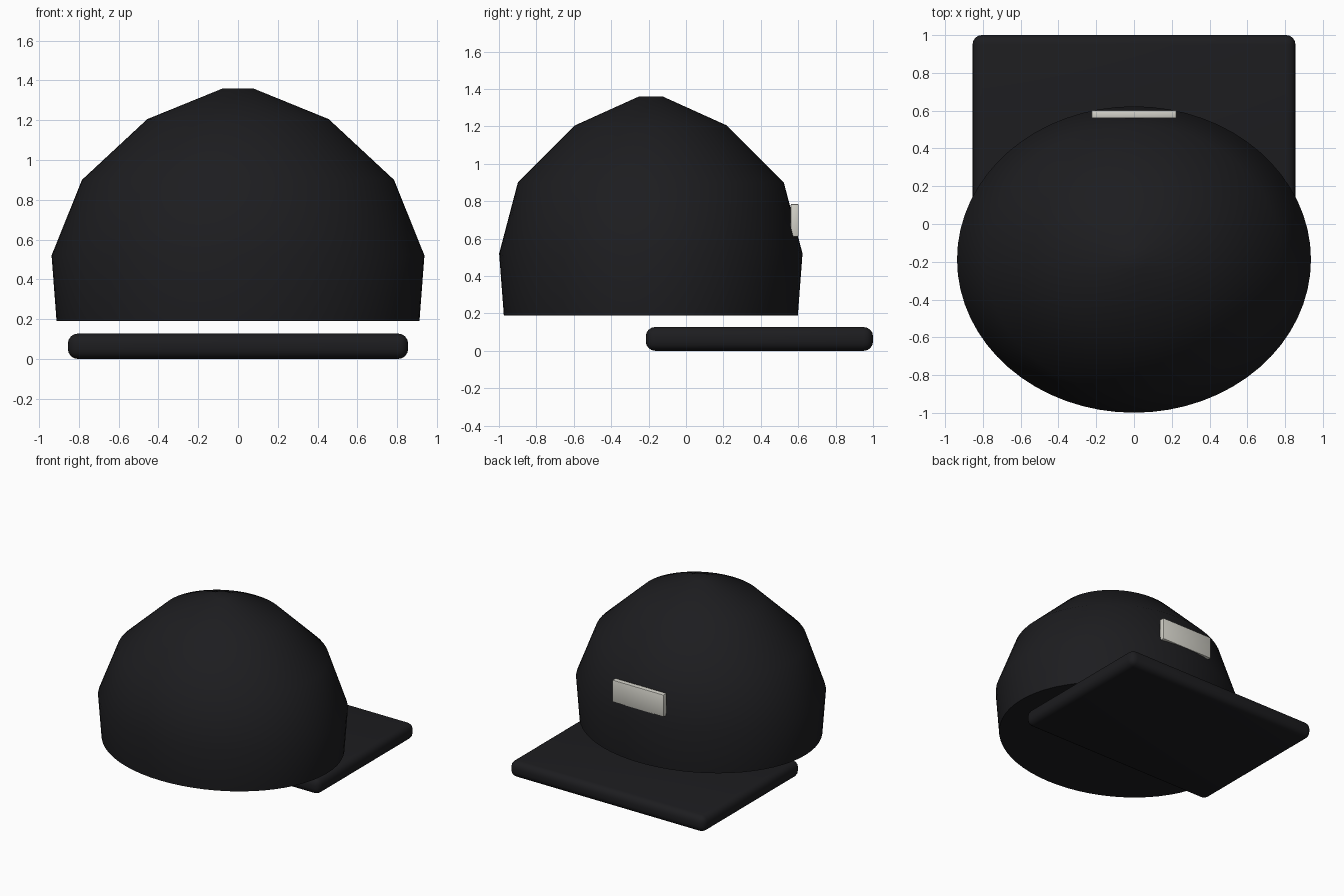
import bpy, bmesh, math

if "Cube" in bpy.data.objects:
    bpy.data.objects.remove(bpy.data.objects["Cube"])


def material(name, color):
    m = bpy.data.materials.new(name)
    m.diffuse_color = (*color, 1)
    m.use_nodes = True
    m.node_tree.nodes["Principled BSDF"].inputs["Base Color"].default_value = m.diffuse_color
    return m


black = material("black_fabric", (0.012, 0.012, 0.014))
cream = material("cream_label", (0.66, 0.65, 0.59))


def finish(obj, mat, angle):
    obj.data.materials.append(mat)
    bpy.ops.object.select_all(action='DESELECT')
    obj.select_set(True)
    bpy.context.view_layer.objects.active = obj
    bpy.ops.object.shade_smooth_by_angle(angle=math.radians(angle))


def rounded_box(name, lo, hi, radius, segments, mat):
    bm = bmesh.new()
    bmesh.ops.create_cube(bm, size=1)
    for v in bm.verts:
        v.co = [hi[i] if v.co[i] > 0 else lo[i] for i in range(3)]
    bmesh.ops.bevel(bm, geom=bm.edges[:], offset=radius, segments=segments,
                    profile=0.5, affect='EDGES')
    me = bpy.data.meshes.new(name)
    bm.to_mesh(me)
    bm.free()
    obj = bpy.data.objects.new(name, me)
    bpy.context.collection.objects.link(obj)
    finish(obj, mat, 35)
    return obj


# Crown: stacked elliptical rings (radius x, radius y, height), capped
profile = [(0.912, 0.786, 0.19), (0.937, 0.811, 0.52), (0.784, 0.711, 0.90),
           (0.456, 0.406, 1.205), (0.075, 0.063, 1.36)]
SIDES = 64
bm = bmesh.new()
rings = []
for rx, ry, z in profile:
    rings.append([bm.verts.new((rx * math.cos(math.tau * i / SIDES),
                                ry * math.sin(math.tau * i / SIDES) - 0.188, z))
                  for i in range(SIDES)])
for a, b in zip(rings, rings[1:]):
    for i in range(SIDES):
        j = (i + 1) % SIDES
        bm.faces.new((a[i], a[j], b[j], b[i]))
bm.faces.new(rings[0][::-1])
bm.faces.new(rings[-1])
me = bpy.data.meshes.new("crown")
bm.to_mesh(me)
bm.free()
crown = bpy.data.objects.new("crown", me)
bpy.context.collection.objects.link(crown)
finish(crown, black, 50)

# Flat brim with rounded edges
rounded_box("brim", (-0.855, -0.215, 0), (0.855, 1.0, 0.127), 0.05, 4, black)

# Label on the crown above the brim
rounded_box("label", (-0.225, 0.56, 0.61), (0.225, 0.602, 0.785), 0.006, 2, cream)
